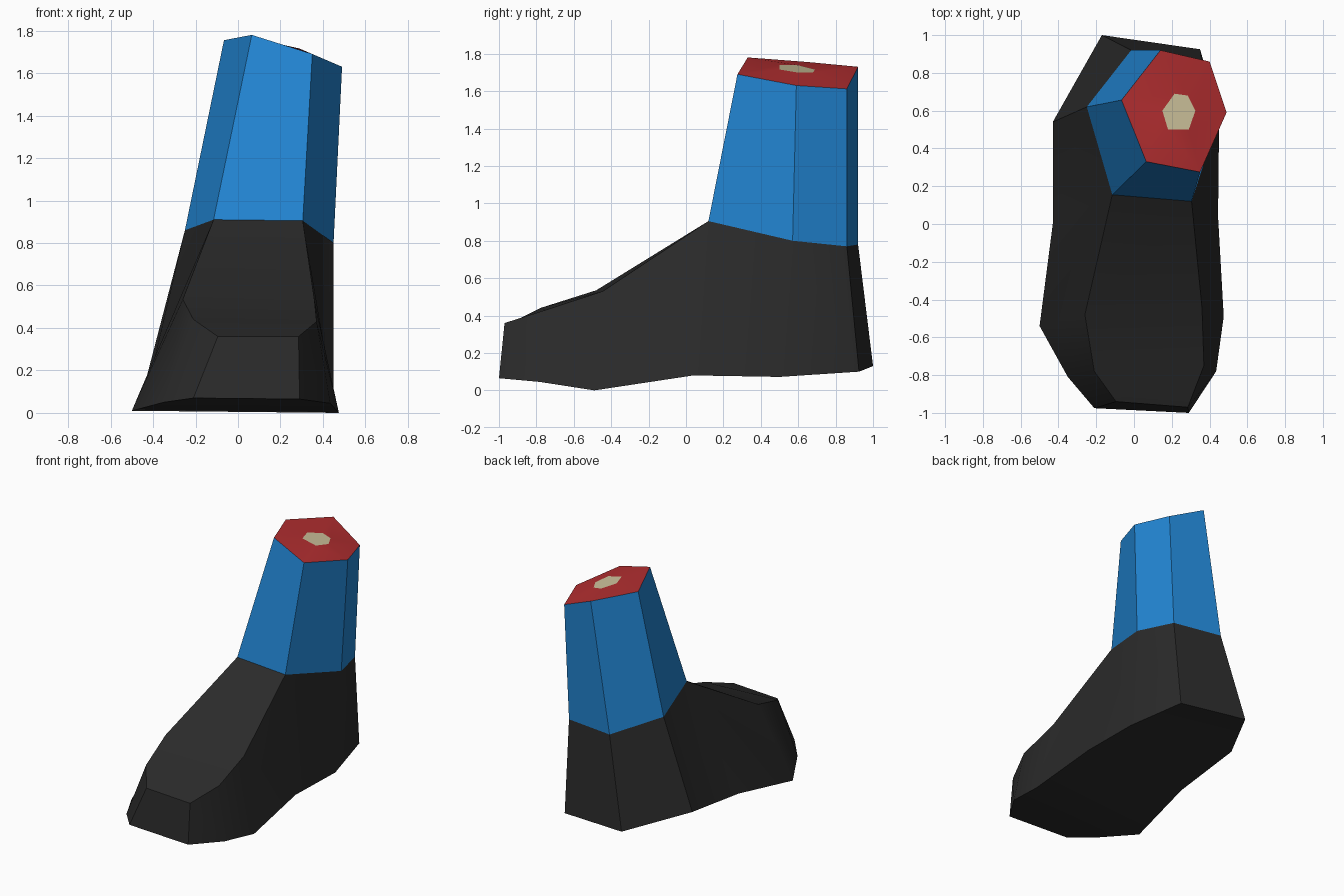
import bpy, bmesh, math

if "Cube" in bpy.data.objects:
    bpy.data.objects.remove(bpy.data.objects["Cube"])


def material(name, rgb):
    m = bpy.data.materials.new(name)
    m.diffuse_color = (*rgb, 1)
    m.use_nodes = True
    m.node_tree.nodes["Principled BSDF"].inputs["Base Color"].default_value = m.diffuse_color
    return m


BLACK = material("boot black", (0.024, 0.024, 0.024))
BLUE = material("trouser blue", (0.016, 0.238, 0.658))
RED = material("flesh red", (0.44, 0.027, 0.029))
BONE = material("bone beige", (0.60, 0.53, 0.32))


def build(name, verts, faces, mat, angle=30):
    bm = bmesh.new()
    vs = [bm.verts.new(v) for v in verts]
    for f in faces:
        bm.faces.new([vs[i] for i in f])
    bmesh.ops.recalc_face_normals(bm, faces=bm.faces)
    mesh = bpy.data.meshes.new(name)
    bm.to_mesh(mesh)
    bm.free()
    mesh.materials.append(mat)
    mesh.shade_smooth()
    mesh.set_sharp_from_angle(angle=math.radians(angle))
    ob = bpy.data.objects.new(name, mesh)
    bpy.context.collection.objects.link(ob)
    return ob


def band(n):
    # quads joining ring 0..n-1 to ring n..2n-1
    return [(i, (i + 1) % n, n + (i + 1) % n, n + i) for i in range(n)]


def strip(pairs):
    # quads across left/right pairs
    return [(a, b, d, c) for (a, b), (c, d) in zip(pairs, pairs[1:])]


# Boot: sole rim, left side toe to heel, then right side heel to toe
sole = [(-.21, -.975, .07), (-.35, -.81, .05), (-.5, -.54, .01),
        (-.43, 0, .10), (-.43, .54, .17), (-.17, 1, .13),
        (.35, .925, .10), (.45, .5, .072), (.445, .04, .08),
        (.475, -.49, 0), (.435, -.78, .045), (.29, -1, .065)]
# Boot: matching upper rim over the toe and round the ankle
upper = [(-.095, -.94, .36), (-.21, -.78, .44), (-.26, -.48, .535),
         (-.115, .155, .91), (-.25, .62, .86), (-.015, .92, .78),
         (.36, .86, .77), (.45, .57, .80), (.305, .12, .905),
         (.36, -.445, .53), (.37, -.75, .43), (.285, -.97, .36)]
n = len(sole)
faces = band(n)
faces += strip([(i, n - 1 - i) for i in range(6)])                # sole
faces += strip([(n + i, 2 * n - 1 - i) for i in range(4)])        # instep
build("boot", sole + upper, faces, BLACK)

# Trouser leg: from the boot's ankle to the tilted cut
ankle = upper[3:9]
cut = [(.065, .33, 1.78), (-.066, .656, 1.755), (.14, .92, 1.73),
       (.40, .86, 1.612), (.49, .59, 1.63), (.35, .275, 1.69)]
build("trouser_leg", ankle + cut, band(6), BLUE)

# Flesh ring and bone on the cut face
core = [(.18, .50), (.15, .60), (.215, .69), (.285, .68), (.325, .60), (.29, .50)]
core = [(x, y, 1.718 - .225 * (x - .24) - .09 * (y - .6)) for x, y in core]
build("flesh_cut", cut + core, band(6), RED)
build("bone_core", core, [tuple(range(6))], BONE)
